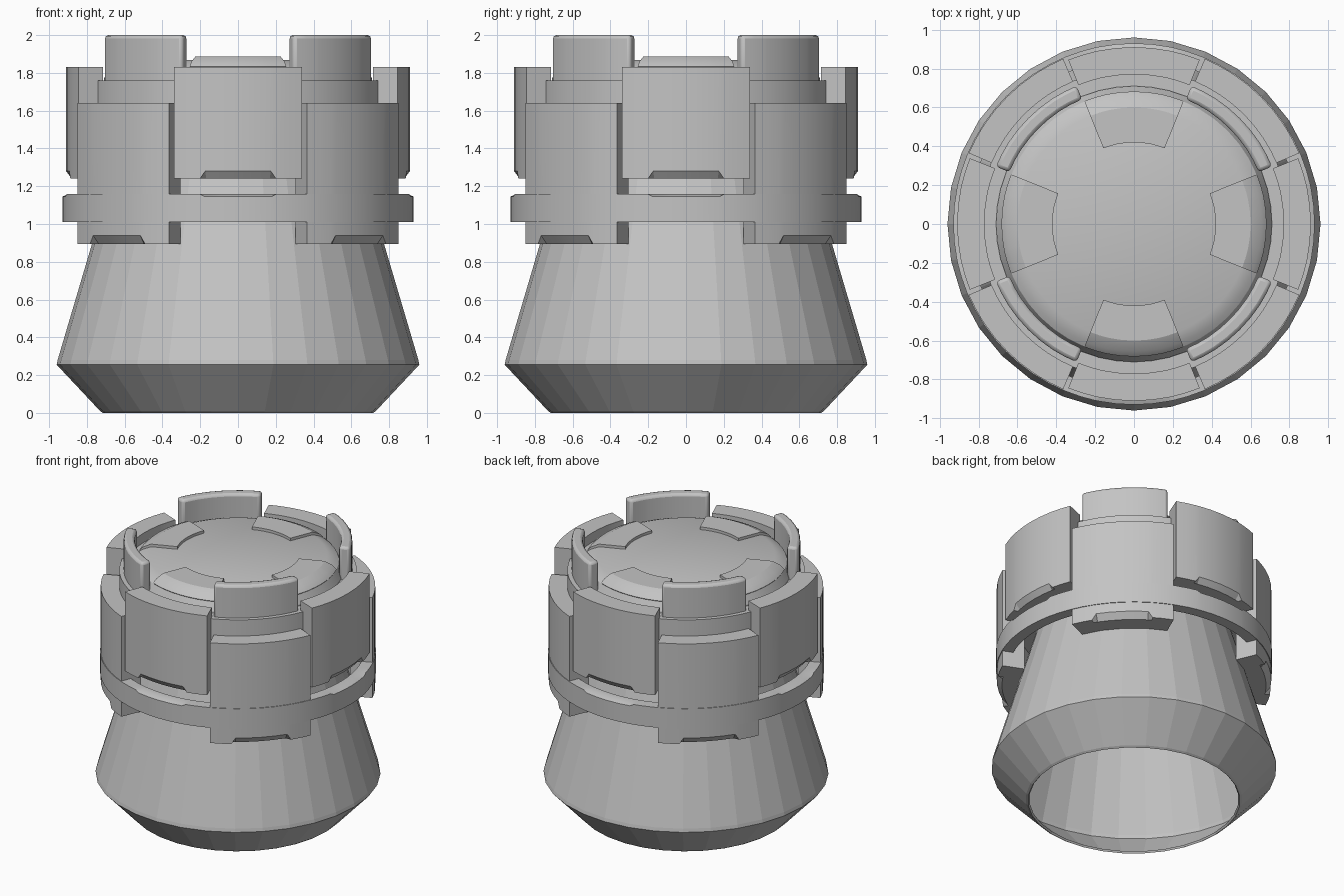
import bpy, bmesh, math

if "Cube" in bpy.data.objects:
    bpy.data.objects.remove(bpy.data.objects["Cube"])

grey = bpy.data.materials.new("plain_grey")
grey.diffuse_color = (0.55, 0.55, 0.55, 1)
grey.use_nodes = True
grey.node_tree.nodes["Principled BSDF"].inputs["Base Color"].default_value = grey.diffuse_color


def finish(name, bm, smooth=False, bevel=0):
    bmesh.ops.recalc_face_normals(bm, faces=bm.faces)
    me = bpy.data.meshes.new(name)
    bm.to_mesh(me)
    bm.free()
    me.materials.append(grey)
    ob = bpy.data.objects.new(name, me)
    bpy.context.collection.objects.link(ob)
    if smooth:
        bpy.ops.object.select_all(action='DESELECT')
        ob.select_set(True)
        bpy.context.view_layer.objects.active = ob
        bpy.ops.object.shade_smooth_by_angle(angle=math.radians(25))
    if bevel:
        m = ob.modifiers.new("Bevel", 'BEVEL')
        m.width, m.segments, m.limit_method = bevel, 2, 'ANGLE'
        m.angle_limit = math.radians(40)
    return ob


def lathe(name, profile, n=32, smooth=False):
    """Revolve an open (r, z) profile; a radius of 0 closes the end."""
    bm = bmesh.new()
    rows = []
    for r, z in profile:
        if r == 0:
            rows.append([bm.verts.new((0, 0, z))] * n)
        else:
            rows.append([bm.verts.new((r * math.cos(2 * math.pi * i / n),
                                       r * math.sin(2 * math.pi * i / n), z)) for i in range(n)])
    for a, b in zip(rows, rows[1:]):
        for i in range(n):
            j = (i + 1) % n
            f = [a[i], a[j], b[j], b[i]]
            bm.faces.new(list(dict.fromkeys(f)))
    return finish(name, bm, smooth)


def sectors(name, section, half, start, caps=True, smooth=True, bevel=0):
    """Sweep a closed (r, z) section over four arcs; section(k) takes notch depth k in 0..1."""
    bm = bmesh.new()
    angles = sorted({-half, half, -12.8, 12.8, -11, 11, -5.6, 0, 5.6, -17, 17}
                    | {s * a for s in (-1, 1) for a in (22.5, 28, 34, 39.5) if a < half - 2})
    for q in range(4):
        rows = []
        for a in angles:
            t = math.radians(start + 90 * q + a)
            k = 1 if abs(a) <= 11 else 0
            rows.append([bm.verts.new((r * math.cos(t), r * math.sin(t), z)) for r, z in section(k)])
        for u, v in zip(rows, rows[1:]):
            for i in range(len(u)):
                j = (i + 1) % len(u)
                bm.faces.new((u[i], u[j], v[j], v[i]))
        if caps:
            bm.faces.new(rows[0])
            bm.faces.new(rows[-1])
    if not caps:
        bmesh.ops.remove_doubles(bm, verts=bm.verts, dist=0.0005)
    return finish(name, bm, smooth, bevel)


# Faceted hollow skirt, open underneath
lathe("flared_skirt", [(0.705, 0.012), (0.715, 0), (0.73, 0.01), (0.96, 0.255),
                       (0.955, 0.28), (0.665, 1.26), (0.66, 1.34)])

# Inner drum and the stepped cap
lathe("inner_drum", [(0.66, 1.32), (0.80, 1.32), (0.80, 1.76), (0.69, 1.76)], 64, True)
lathe("top_cap", [(0.71, 1.70), (0.71, 1.77), (0.68, 1.83), (0.655, 1.845),
                  (0.60, 1.868), (0, 1.868)], 48, True)

# Band around the waist, with a shallow notch on each side
sectors("waist_band", lambda k: [(0.85, 1.01), (0.93, 1.01), (0.93, 1.16 - 0.015 * k),
                                 (0.895, 1.16), (0.85, 1.16)], 45, 0, caps=False)

# Long diagonal blocks with a chamfered notch at the foot
sectors("corner_block", lambda k: [(0.77, 0.895), (0.89, 0.895), (0.925, 0.895 + 0.045 * k),
                                   (0.925, 1.64), (0.77, 1.64)], 21.8, 45)

# Raised plates facing front, back and sides
sectors("side_plate", lambda k: [(0.77, 1.24), (0.88, 1.24), (0.91, 1.24 + 0.04 * k),
                                 (0.91, 1.83), (0.77, 1.83)], 21.8, 0)

# Rounded upright claws above the diagonal blocks
sectors("upright_claw", lambda k: [(0.695, 1.70), (0.77, 1.70), (0.77, 2.0), (0.695, 2.0)],
        22.4, 45, bevel=0.018)

# Tabs lying on the cap
sectors("cap_tab", lambda k: [(0.42, 1.85), (0.42, 1.888), (0.60, 1.888), (0.655, 1.862),
                              (0.682, 1.835), (0.66, 1.80)], 22, 0, smooth=True)
